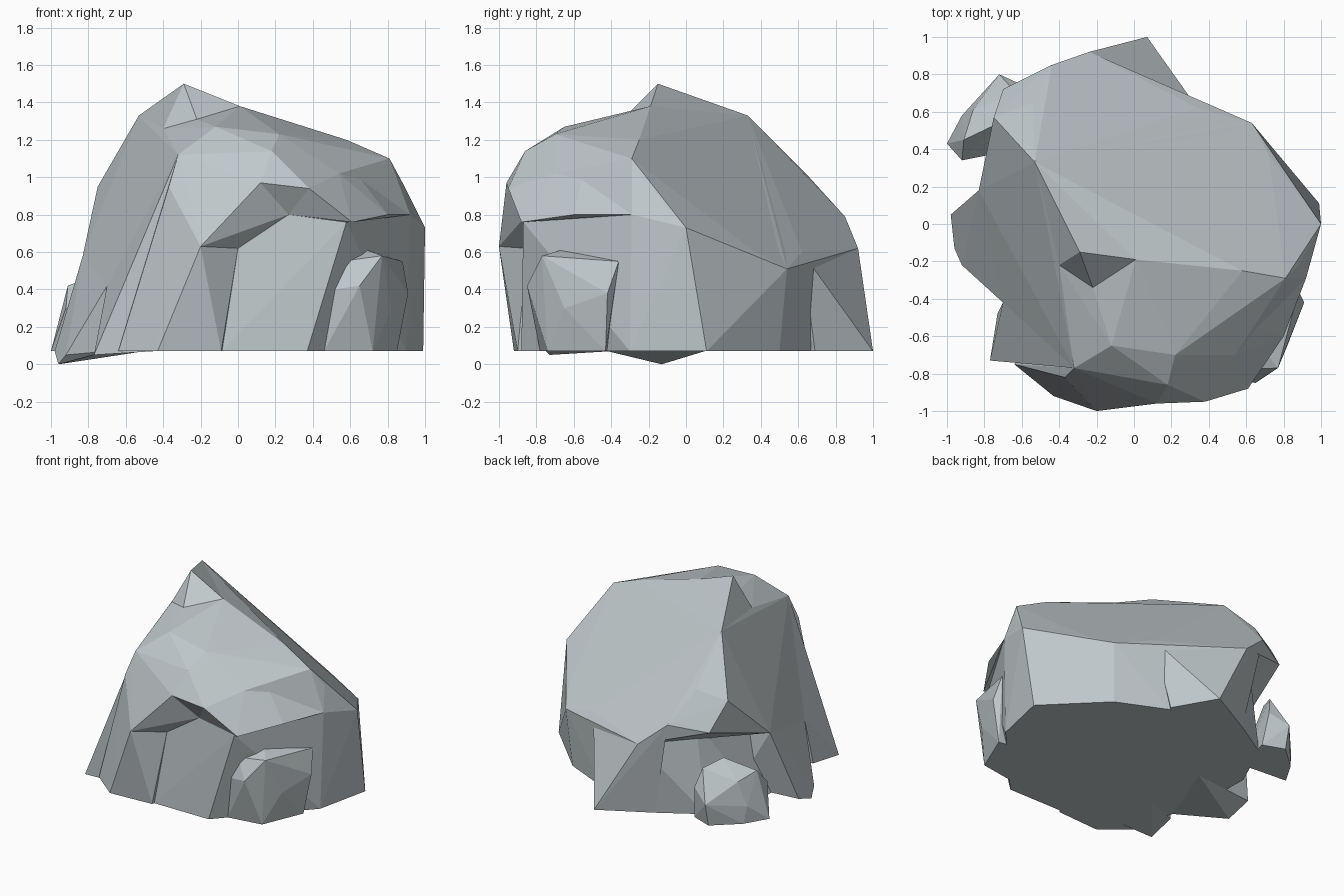
import bpy
import bmesh
from math import radians

default_cube = bpy.data.objects.get("Cube")
if default_cube:
    bpy.data.objects.remove(default_cube, do_unlink=True)

GROUND = 0.07


def flat_material(name, color):
    material = bpy.data.materials.new(name)
    material.use_nodes = True
    material.diffuse_color = color
    shader = material.node_tree.nodes["Principled BSDF"]
    shader.inputs["Base Color"].default_value = color
    shader.inputs["Roughness"].default_value = 0.9
    return material


stone = flat_material("pale grey stone", (0.53, 0.58, 0.6, 1))


def chiselled_rock(name, corners, footprint=()):
    """Wrap flat facets around corner points and footprint points on the ground."""
    mesh = bpy.data.meshes.new(name)
    bm = bmesh.new()
    for corner in corners:
        bm.verts.new(corner)
    for x, y in footprint:
        bm.verts.new((x, y, GROUND))
    bmesh.ops.convex_hull(bm, input=bm.verts[:])
    # remove points swallowed by the hull
    loose = [vert for vert in bm.verts if not vert.link_faces]
    bmesh.ops.delete(bm, geom=loose, context='VERTS')
    # merge nearly coplanar facets
    bmesh.ops.dissolve_limit(bm, angle_limit=radians(2),
                             verts=bm.verts[:], edges=bm.edges[:])
    bmesh.ops.recalc_face_normals(bm, faces=bm.faces[:])
    bm.to_mesh(mesh)
    bm.free()
    mesh.materials.append(stone)
    rock = bpy.data.objects.new(name, mesh)
    bpy.context.collection.objects.link(rock)
    return rock


# Corners shared by neighbouring parts
summit = (-.29, -.15, 1.5)
west_ridge = (-.53, .33, 1.33)
summit_side = (-.4, -.22, 1.26)
summit_foot = (-.22, -.34, 1.31)
ridge_start = (.01, -.19, 1.38)
shoulder = (-.32, -.77, 1.12)
flank_back = (-.75, .57, .95)
flank_notch = (-.83, .18, .58)
flank_gap = (-.7, -.42, .42)
slope_left = (-.54, .65, 1.01)
slope_corner = (-.44, .85, .79)
slope_back = (-.24, .92, .62)
slope_tip = (.63, .54, .51)
slope_side = (.72, .37, .6)
slope_mid = (.34, .62, .6)
east_corner = (1, 0, .73)
east_ledge = (.92, -.29, .8)
arch_foot = (-.2, -1, .63)
arch_left = (.12, -.96, .97)
arch_right = (.38, -.95, .94)
arch_side = (.61, -.88, .76)
hollow_left = (0, -.85, .62)
hollow_top = (.27, -.85, .8)
brow = (-.02, -.8, 1.09)
brow_right = (.54, -.7, 1.02)

# Upper mass with the broad sloping back
chiselled_rock("upper_mass", [
    west_ridge, summit_side, summit_foot, ridge_start, shoulder,
    flank_back, flank_notch, flank_gap, slope_left, slope_corner,
    slope_back, slope_tip, slope_side, slope_mid, east_corner, east_ledge,
    arch_left, arch_right, hollow_top, brow, brow_right, (-.7, .72, .75),
    (.24, -.22, 1.29), (.58, -.25, 1.2), (.81, -.29, 1.1),
    (.88, -.22, .97), (.57, -.53, 1.1), (.18, -.86, 1.14),
    (-.12, -.65, 1.27), (.22, -.7, 1.23),
])

# Pointed summit that carries the left and back planes
chiselled_rock("summit", [
    summit, west_ridge, summit_side, summit_foot, ridge_start,
    flank_back, flank_notch, flank_gap, slope_left, slope_tip,
])

# Lower core with the shallow hollow under the front arch
chiselled_rock("lower_core", [
    hollow_left, hollow_top, (.58, -.87, .76),
    east_ledge, east_corner, slope_side, slope_tip, slope_back,
    (-.5, .6, .75), (-.5, -.5, .7),
], [
    (.37, -.88), (-.09, -.88), (.9, -.3), (.99, .11), (.82, .28),
    (.6, .5), (.25, .66), (-.3, .8), (-.6, .62), (-.77, .25),
    (-.76, -.15), (-.7, -.42), (-.6, -.7),
])

# Front pillar on the left of the arch
chiselled_rock("front_pillar", [
    shoulder, arch_foot, (-.37, -.82, .95), hollow_left,
], [(-.43, -.92), (-.64, -.75), (-.09, -.9), (-.4, -.3), (0, -.5)])

# Overhanging lips on both sides of the arch
chiselled_rock("left_arch_lip", [
    shoulder, arch_foot, (-.08, -.94, .79), arch_left,
    hollow_left, hollow_top, brow,
])
chiselled_rock("right_arch_lip", [
    arch_right, arch_side, hollow_top, (.8, -.6, .8),
    east_ledge, (.57, -.53, 1.1), brow_right,
])

# Two fins running down from the left plane
chiselled_rock("left_front_fin", [
    shoulder, flank_gap, (-.77, -.73, .05), (-.48, -.74, .58), summit_side,
], [(-.73, -.48), (-.5, -.4), (-.45, -.75)])
chiselled_rock("left_middle_fin", [
    flank_notch, flank_gap, (-.96, -.13, 0), (-.92, -.22, .05),
    (-.5, 0, .9),
], [(-.98, .05), (-.7, -.42), (-.5, .1)])

# Fin at the back, below the slope
chiselled_rock("back_fin", [
    slope_corner, slope_back, slope_mid, (0, .4, .6),
], [(.07, 1), (.25, .69), (-.3, .8), (0, .4)])

# Small boulders leaning on the cliff
chiselled_rock("right_boulder", [
    (.51, -.82, .4), (.65, -.85, .42), (.55, -.78, .55),
    (.77, -.77, .58), (.69, -.67, .61), (.88, -.36, .55),
    (.91, -.42, .38), (.82, -.65, .3),
], [(.46, -.78), (.72, -.74), (.85, -.43), (.6, -.4)])
chiselled_rock("left_boulder", [
    (-.91, .45, .42), (-.92, .34, .3), (-.72, .8, .24),
    (-.7, .55, .5), (-.86, .61, .38), (-.63, .7, .46),
    (-.92, .58, .2), (-.59, .74, .32),
], [(-1, .43), (-.9, .6), (-.72, .76), (-.56, .7), (-.62, .4)])
